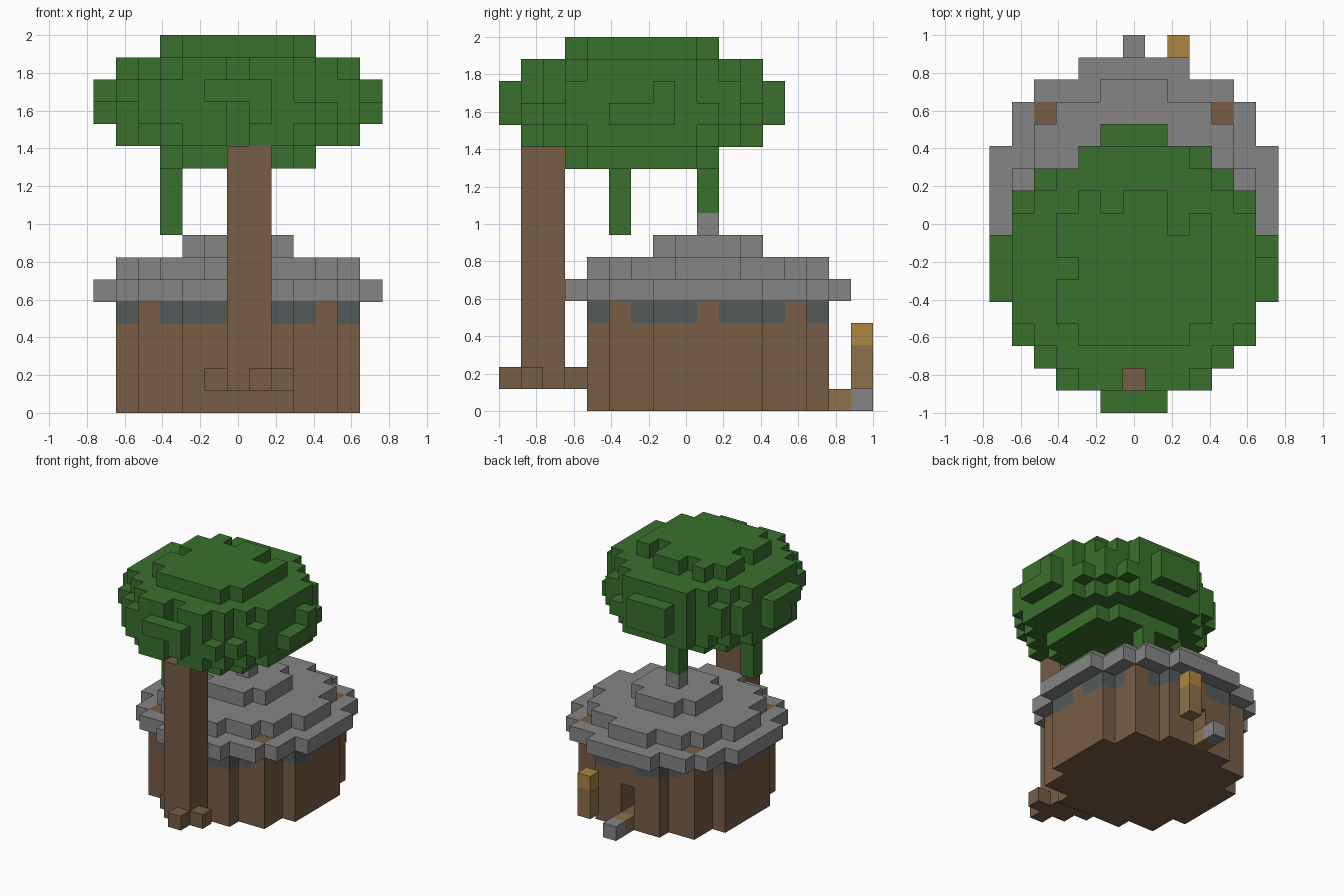
import bpy
import bmesh
import random
from mathutils import Vector

random.seed(4)
U = 2 / 17  # edge of one block

if "Cube" in bpy.data.objects:
    bpy.data.objects.remove(bpy.data.objects["Cube"])


def material(name, r, g, b):
    mat = bpy.data.materials.new(name)
    mat.use_nodes = True
    mat.diffuse_color = (r, g, b, 1)
    mat.node_tree.nodes["Principled BSDF"].inputs["Base Color"].default_value = (r, g, b, 1)
    return mat


LEAF = material("leaf green", 0.042, 0.162, 0.026)
STONE = material("stone grey", 0.235, 0.235, 0.235)
WOOD = material("bark brown", 0.184, 0.109, 0.061)
GLASS = material("window slate", 0.087, 0.102, 0.102)
GOLD = material("lamp gold", 0.413, 0.238, 0.051)
TAN = material("plank tan", 0.262, 0.168, 0.069)

SIDES = [Vector(d) for d in ((1, 0, 0), (-1, 0, 0), (0, 1, 0), (0, -1, 0), (0, 0, 1), (0, 0, -1))]


def disc(cy, limit, z):
    """Blocks of a round layer centred on x = 0, y = cy."""
    span = range(-6, 7)
    return {(x, y + cy, z) for x in span for y in span if x * x + y * y <= limit}


def box(xs, ys, zs):
    """Blocks of a box, from inclusive index ranges."""
    return {(x, y, z) for x in range(xs[0], xs[1] + 1)
            for y in range(ys[0], ys[1] + 1) for z in range(zs[0], zs[1] + 1)}


def build(name, cells, mats, rule=lambda c: 0):
    """Join blocks into one skin, keeping only their outer faces."""
    bm = bmesh.new()
    corners = {}

    def vert(p):
        key = tuple(round(2 * v) for v in p)
        if key not in corners:
            corners[key] = bm.verts.new((p.x * U, p.y * U, (p.z + 0.5) * U))
        return corners[key]

    for cell in sorted(cells):
        c = Vector(cell)
        for n in SIDES:
            if tuple(int(v) for v in c + n) in cells:
                continue
            a = Vector((n.y, n.z, n.x)) / 2
            b = n.cross(a)
            mid = c + n / 2
            face = bm.faces.new([vert(mid + o) for o in (-a - b, a - b, a + b, -a + b)])
            face.material_index = rule(cell)
    mesh = bpy.data.meshes.new(name)
    bm.to_mesh(mesh)
    bm.free()
    for m in mats:
        mesh.materials.append(m)
    obj = bpy.data.objects.new(name, mesh)
    bpy.context.collection.objects.link(obj)
    return obj


# Round hut wall with a window band between posts, and a doorway at the back
HUT_Y = 1
posts = {(x, HUT_Y + y) for x in (-4, 4) for y in (-4, 4)}
mid_posts = {(-5, HUT_Y), (5, HUT_Y), (0, HUT_Y - 5), (0, HUT_Y + 5)}
wall = set()
for z in range(5):
    wall |= disc(HUT_Y, 32, z)
wall |= {(x, y, 5) for x, y in posts}
wall -= box((0, 0), (5, 6), (1, 2))
build("hut_wall", wall, [WOOD, GLASS],
      lambda c: int(c[2] == 4 and c[:2] not in posts | mid_posts))

# Stepped stone roof and chimney
roof = disc(HUT_Y, 42, 5) | disc(HUT_Y, 26, 6) | disc(HUT_Y, 6, 7) | {(0, HUT_Y, 8)}
roof -= {(x, y, 5) for x, y in posts}
build("roof", roof, [STONE])

# Door step, path stone and hanging lamp
build("door_step", {(0, 7, 0)}, [TAN])
build("path_stone", {(0, 8, 0)}, [STONE])
build("lamp_post", box((2, 2), (8, 8), (1, 3)), [TAN, GOLD], lambda c: int(c[2] == 3))

# Trunk with roots twisting out around it
roots = {(-1, -6, 1), (0, -5, 1), (1, -8, 1), (2, -7, 1)}
build("trunk", box((0, 1), (-7, -6), (1, 11)) | roots, [WOOD])

# Layered leaf crown
TREE_Y = -2
crown = set()
for z, limit in ((11, 13), (12, 29), (13, 37), (14, 37), (15, 29), (16, 13)):
    crown |= disc(TREE_Y, limit, z)

# Ragged rim: drop a block from one of the two widest layers here and there
for x, y, z in sorted(disc(TREE_Y, 37, 13) - disc(TREE_Y, 29, 13)):
    if random.random() < 0.35:
        crown.discard((x, y, random.choice((13, 14))))

# Notches in the top layer, and gaps through the rim
crown -= {(x, y, 16) for x, y in ((-1, 1), (2, 1), (2, 0), (-3, -2))}
for z in range(12, 16):
    crown -= {(0, -7, z), (-3, 3, z)}

# Hanging leaves
crown |= box((-3, -3), (-3, -3), (8, 10)) | box((0, 0), (1, 1), (9, 10))
build("leaf_crown", crown, [LEAF])
